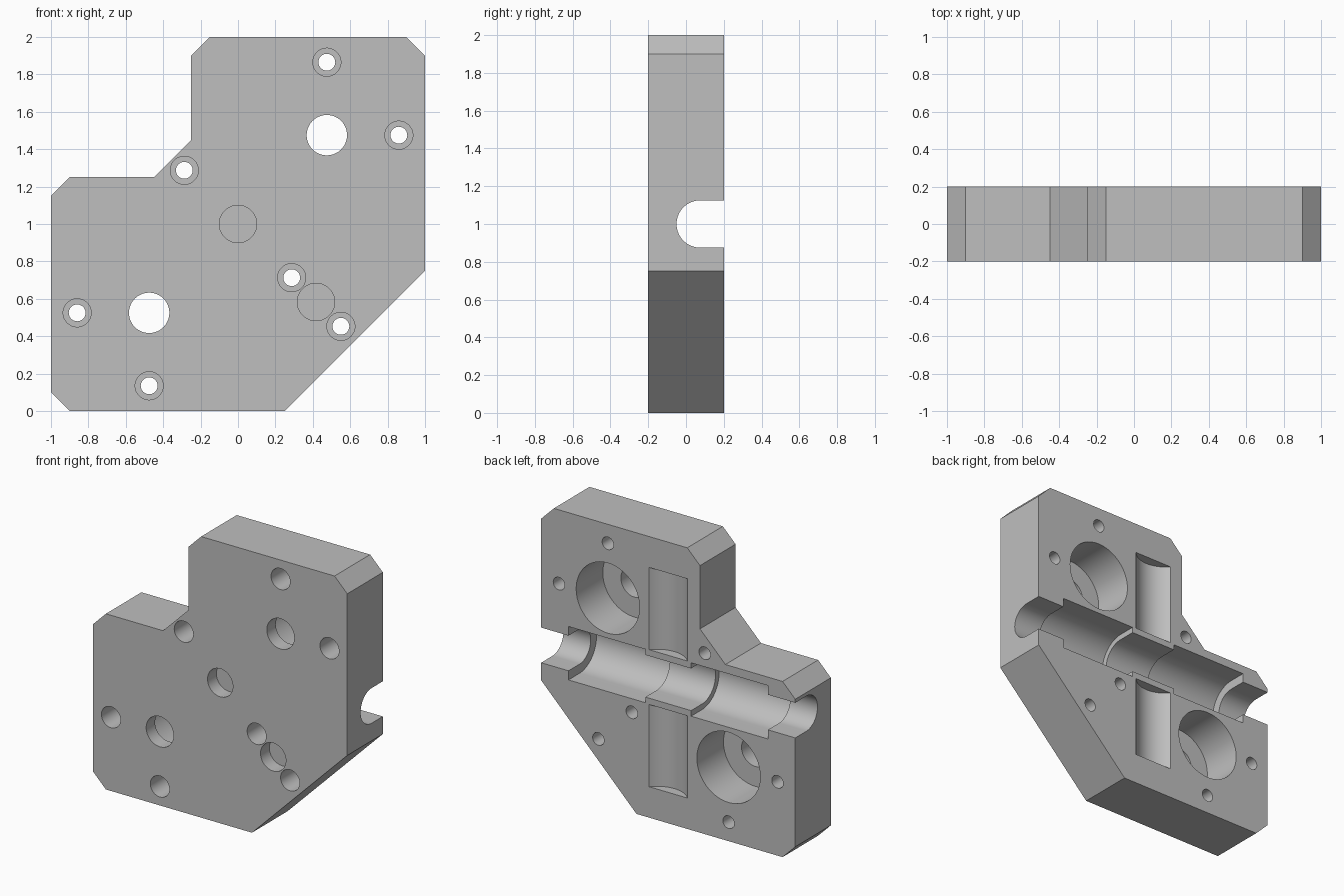
import bpy, bmesh, math
from mathutils import Vector

if "Cube" in bpy.data.objects:
    bpy.data.objects.remove(bpy.data.objects["Cube"], do_unlink=True)

MID = 1.0     # height of the main channel
BACK = 0.2    # half thickness of the block
AXIS_Y = 0.075  # depth of the channel centre line


def prism(name, profile, lo, hi, axis):
    """Extrude a 2D profile along x (profile y,z), y (x,z) or z (x,y)."""
    place = {"x": lambda a, b, t: (t, a, b),
             "y": lambda a, b, t: (a, t, b),
             "z": lambda a, b, t: (a, b, t)}[axis]
    bm = bmesh.new()
    rings = [[bm.verts.new(Vector(place(a, b, t))) for a, b in profile]
             for t in (lo, hi)]
    n = len(profile)
    for i in range(n):
        j = (i + 1) % n
        bm.faces.new((rings[0][i], rings[0][j], rings[1][j], rings[1][i]))
    for ring in rings:
        bm.faces.new(ring)
    bmesh.ops.recalc_face_normals(bm, faces=bm.faces)
    mesh = bpy.data.meshes.new(name)
    bm.to_mesh(mesh)
    bm.free()
    obj = bpy.data.objects.new(name, mesh)
    bpy.context.collection.objects.link(obj)
    return obj


def arc(ca, cb, r, start, end, steps):
    return [(ca + r * math.cos(start + (end - start) * i / steps),
             cb + r * math.sin(start + (end - start) * i / steps))
            for i in range(steps + 1)]


cutters = []


def drill(x, z, r, lo, hi):
    circle = arc(x, z, r, 0, math.tau, 48)[:-1]
    cutters.append(prism("drill_cutter", circle, lo, hi, "y"))


def channel(r, lo, hi):
    """U-shaped slot along x, open to the back."""
    u = [(0.3, MID - r)] + arc(AXIS_Y, MID, r, -math.pi / 2, -math.pi * 1.5, 32)
    cutters.append(prism("channel_cutter", u + [(0.3, MID + r)], lo, hi, "x"))


# Block with clipped corners
outline = [(-.9, 0), (.25, 0), (1, .75), (1, 1.9), (.9, 2), (-.15, 2),
           (-.25, 1.9), (-.25, 1.45), (-.45, 1.25), (-.9, 1.25),
           (-1, 1.15), (-1, .1)]
block = prism("housing_block", outline, -BACK, BACK, "y")

# Counterbored screw holes, paired by a half turn about the centre
screws = [(.475, .865), (.86, .475), (-.287, .287)]
screws += [(-x, -z) for x, z in screws] + [(.55, -.547)]
for x, z in screws:
    drill(x, MID + z, 0.075, -0.3, 0.05)
    drill(x, MID + z, 0.045, 0.0, 0.3)

# Large bores, wide from the back and narrow through the front
for s in (1, -1):
    drill(s * .475, MID + s * .475, 0.25, -0.1, 0.3)
    drill(s * .475, MID + s * .475, 0.108, -0.3, 0.0)

# Blind holes in the front
for x, z in ((0, MID), (.417, .583)):
    drill(x, z, 0.1, -0.3, -0.1)

# Stepped channel across the back
channel(0.125, -1.1, 1.1)
channel(0.15, -0.21, 0.21)
for s in (1, -1):
    channel(0.19, *sorted((s * 0.18, s * 0.785)))

# Shallow round-bottomed pockets above and below the channel
sag, half = 0.07, 0.15
radius = (half ** 2 + sag ** 2) / (2 * sag)
cy = BACK - sag + radius
spread = math.asin(half / radius)
scoop = arc(0, cy, radius, -math.pi / 2 - spread, -math.pi / 2 + spread, 20)
scoop += [(half, 0.3), (-half, 0.3)]
for s in (1, -1):
    ends = sorted((MID + s * 0.195, MID + s * 0.78))
    cutters.append(prism("pocket_cutter", scoop, *ends, "z"))

# Cut everything and bake the result
for cutter in cutters:
    cutter.hide_render = True
    mod = block.modifiers.new("cut", "BOOLEAN")
    mod.operation = "DIFFERENCE"
    mod.solver = "EXACT"
    mod.object = cutter
bpy.context.view_layer.update()
graph = bpy.context.evaluated_depsgraph_get()
baked = bpy.data.meshes.new_from_object(block.evaluated_get(graph))
block.modifiers.clear()
block.data = baked
for cutter in cutters:
    bpy.data.objects.remove(cutter, do_unlink=True)

# Plain grey metal
grey = bpy.data.materials.new("plain_grey")
grey.use_nodes = True
color = (0.52, 0.52, 0.52, 1)
grey.diffuse_color = color
grey.node_tree.nodes["Principled BSDF"].inputs["Base Color"].default_value = color
baked.materials.clear()
baked.materials.append(grey)

bpy.ops.object.select_all(action="DESELECT")
block.select_set(True)
bpy.context.view_layer.objects.active = block
bpy.ops.object.shade_smooth_by_angle(angle=math.radians(25))
